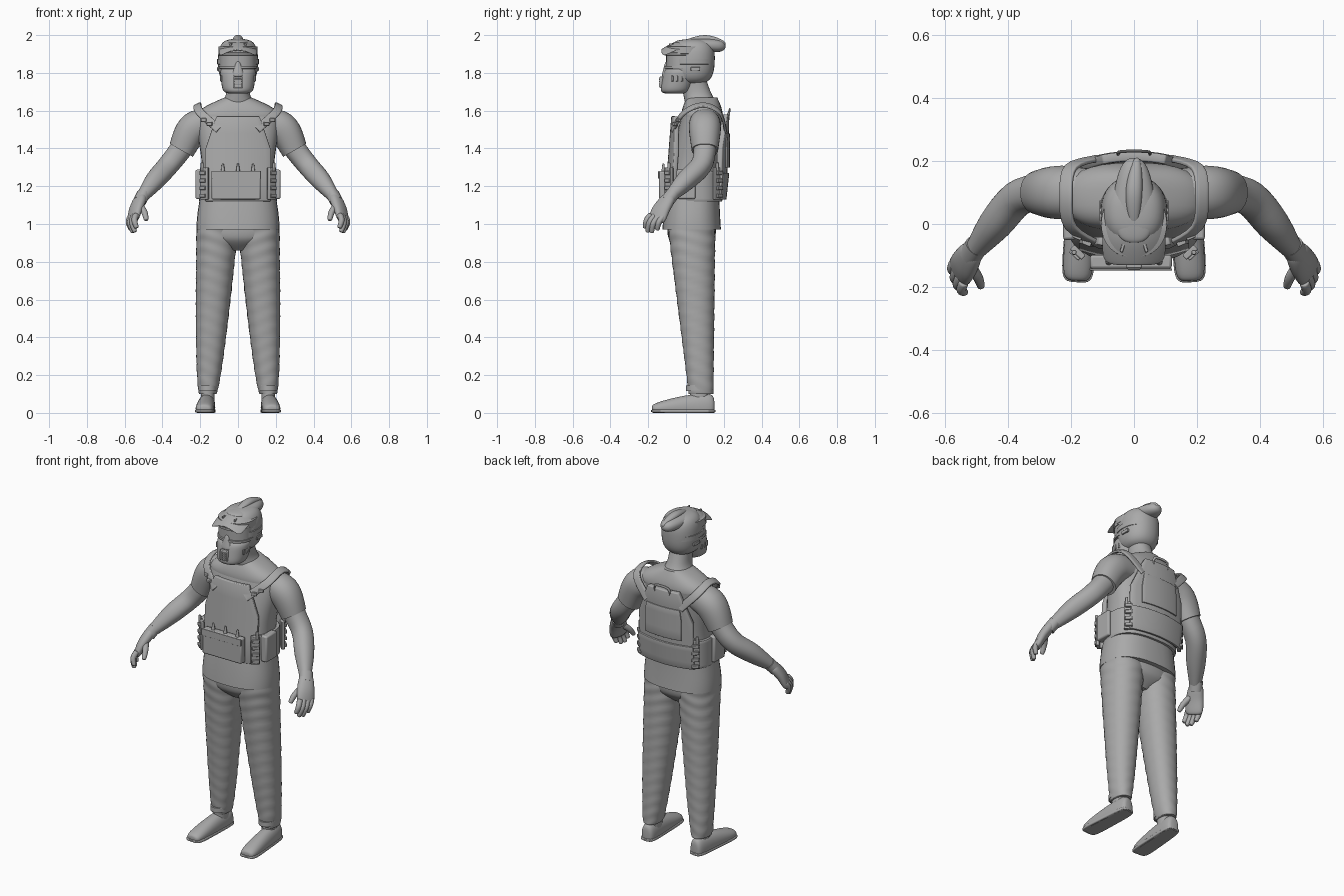
import bpy, bmesh, math
from mathutils import Vector, Matrix

if "Cube" in bpy.data.objects:
    bpy.data.objects.remove(bpy.data.objects["Cube"], do_unlink=True)

grey = bpy.data.materials.new("plain grey")
grey.use_nodes = True
grey.diffuse_color = (.4, .4, .4, 1)
grey.node_tree.nodes["Principled BSDF"].inputs["Base Color"].default_value = grey.diffuse_color

ACROSS = Vector((1, 0, 0))
FORWARD = Vector((0, -1, 0))


def finish(name, bm, mirror=False, bevel=0, thick=0):
    """Turn a bmesh into a shaded object with its modifiers."""
    bmesh.ops.recalc_face_normals(bm, faces=bm.faces)
    mesh = bpy.data.meshes.new(name)
    bm.to_mesh(mesh)
    bm.free()
    mesh.materials.append(grey)
    part = bpy.data.objects.new(name, mesh)
    bpy.context.collection.objects.link(part)
    bpy.ops.object.select_all(action='DESELECT')
    part.select_set(True)
    bpy.context.view_layer.objects.active = part
    bpy.ops.object.shade_smooth_by_angle(angle=math.radians(40))
    if thick:
        solid = part.modifiers.new("thickness", 'SOLIDIFY')
        solid.thickness, solid.offset = thick, 0
    if bevel:
        soft = part.modifiers.new("soft edges", 'BEVEL')
        soft.width, soft.segments = bevel, 2
    if mirror:
        part.modifiers.new("other side", 'MIRROR')


def through(values, t):
    """Smooth curve through evenly spaced values."""
    last = len(values) - 1
    if last == 0:
        return values[0]
    i = min(int(t * last), last - 1)
    s = t * last - i
    a, b, c, d = (values[max(0, min(last, i + k))] for k in (-1, 0, 1, 2))
    return b + ((c - a) * s + (2 * a - 5 * b + 4 * c - d) * s * s + (3 * b - a - 3 * c + d) * s ** 3) / 2


def skin(grid, bm, closed):
    for lower, upper in zip(grid, grid[1:]):
        for k in range(len(lower) - (not closed)):
            j = (k + 1) % len(lower)
            bm.faces.new((lower[k], lower[j], upper[j], upper[k]))


def loft(name, section, side=None, sides=32, steps=24, power=2.2, droop=0, fold=0, **finishing):
    """Skin oval rings; section(t) gives centre, half width and half depth. Rings lie level unless side is given."""
    bm, rings = bmesh.new(), []
    places = [(1 - math.cos(math.pi * s / steps)) / 2 for s in range(steps + 1)]
    for t in places:
        centre, width, depth = section(t)
        wide, deep = ACROSS, -FORWARD
        if side:
            along = (section(min(1, t + .01))[0] - section(max(0, t - .01))[0]).normalized()
            wide = Vector(side)
            wide = (wide - along * wide.dot(along)).normalized()
            deep = along.cross(wide)
        ring = []
        for k in range(sides):
            angle = math.tau * k / sides
            c, s = math.cos(angle), math.sin(angle)
            ripple = 1 + fold * math.sin(90 * centre.z + 2 * math.sin(2 * angle))
            point = centre + wide * math.copysign(abs(c) ** (2 / power), c) * width * ripple \
                + deep * math.copysign(abs(s) ** (2 / power), s) * depth * ripple
            point.z = max(0, point.z - droop * point.x ** 2)
            ring.append(bm.verts.new(point))
        rings.append(ring)
    skin(rings, bm, True)
    bm.faces.new(rings[0])
    bm.faces.new(rings[-1])
    finish(name, bm, **finishing)


def limb(name, joints, widths, depths=None, ends=None, **options):
    """Loft along joints; ends rounds the tips (two is an ellipsoid, more is blunter)."""
    joints = [Vector(j) for j in joints]

    def section(t):
        cap = max(.02, (1 - abs(2 * t - 1) ** ends) ** (1 / ends)) if ends else 1
        return through(joints, t), through(widths, t) * cap, through(depths or widths, t) * cap
    loft(name, section, **options)


def band(name, centre, height, width, depth, **options):
    """Short level hoop with softened rims."""
    middle, rise = Vector(centre), Vector((0, 0, height / 2))
    limb(name, [middle - rise, middle + rise], [width], [depth], ends=30, steps=12, **options)


def plate(name, bottom, top, wide, narrow, y, lean, bend, thick, taper=.6):
    """Armour panel, bent around the body and narrowing above the taper height."""
    bm, rows = bmesh.new(), []
    for t in (0, taper / 2, taper, (1 + taper) / 2, 1):
        half = wide + (narrow - wide) * max(0, t - taper) / (1 - taper)
        xs = [half * k / 6 for k in range(-6, 7)]
        rows.append([bm.verts.new((x, y + lean * t + bend * x * x, bottom + (top - bottom) * t)) for x in xs])
    skin(rows, bm, False)
    finish(name, bm, thick=thick, bevel=thick / 6)


def box(name, centre, size, turn=0, mirror=False):
    bm = bmesh.new()
    bmesh.ops.create_cube(bm, size=1)
    bmesh.ops.scale(bm, vec=size, verts=bm.verts)
    bmesh.ops.rotate(bm, matrix=Matrix.Rotation(turn, 3, 'Z'), verts=bm.verts)
    bmesh.ops.translate(bm, vec=centre, verts=bm.verts)
    finish(name, bm, bevel=min(size) / 5, mirror=mirror)


# Trousers
def trouser_section(t):
    centre = Vector((.16 - .05 * t, .08 - .05 * t, .1 + .87 * t))
    return centre, .045 + .065 * t ** .6, .065 + .06 * t


loft("trouser_leg", trouser_section, steps=60, fold=.015, mirror=True)
limb("trouser_seat", [(0, .03, .86), (0, .03, .92), (0, .03, 1)], [.05, .19, .21], [.06, .12, .13])
band("trouser_cuff", (.16, .07, .13), .03, .05, .07, mirror=True)

# Shoes
limb("ankle", [(.16, .07, .05), (.16, .07, .13)], [.036], [.05], mirror=True)
limb("shoe", [(.18, -.18, .02), (.17, -.01, .03), (.16, .15, .03)], [.05, .047, .043], [.03, .06, .08],
     ends=4, side=ACROSS, mirror=True)
limb("shoe_sole", [(.18, -.185, .01), (.16, .155, .01)], [.054, .045], [.01], ends=4, power=5, side=ACROSS, mirror=True)


# Shirt and neck
def shirt_section(t):
    centre = Vector((0, .03 + .055 * t * t, .97 + .6 * t))
    return centre, .205 + .015 * math.cos(math.tau * t), .155 - .045 * t


def shoulder_section(t):
    slope = math.cos(t * math.pi / 2)
    return Vector((0, .085, 1.57 + .1 * t)), .07 + .15 * slope, .08 + .03 * slope


loft("shirt_body", shirt_section, power=2.5)
loft("shirt_shoulders", shoulder_section, power=2.5)
limb("neck", [(0, .09, 1.62), (0, .06, 1.69), (0, .03, 1.8)], [.1, .063, .06], [.09, .075, .065])

# Arms
limb("sleeve", [(.1, .1, 1.54), (.23, .1, 1.51), (.3, .1, 1.39)], [.07, .085, .07], side=FORWARD, mirror=True)
limb("arm", [(.24, .1, 1.5), (.3, .1, 1.4), (.37, .08, 1.31), (.44, 0, 1.23), (.51, -.09, 1.14)],
     [.07, .06, .056, .052, .03], side=FORWARD, mirror=True)

# Gloved hands: the fingers fan out from the knuckle line
palm_side = Vector((.4, .9, .1))
limb("glove_cuff", [(.5, -.07, 1.16), (.52, -.1, 1.12)], [.037], [.033], side=palm_side, mirror=True)
limb("palm", [(.51, -.08, 1.15), (.54, -.13, 1.08), (.56, -.16, 1.01)], [.04, .05, .052], [.03, .027, .02],
     ends=4, side=palm_side, mirror=True)
first, final = Vector((.54, -.185, 1.05)), Vector((.57, -.12, 1.04))
for i, label in enumerate(("index", "middle", "ring", "little")):
    knuckle = first.lerp(final, i / 3)
    reach = 1 if label in ("middle", "ring") else .8
    bent = knuckle + reach * Vector((.01, -.03, -.04))
    limb(label + "_finger", [knuckle, bent, bent + reach * Vector((-.015, -.01, -.05))], [.016, .015, .012],
         ends=6, side=palm_side, sides=12, mirror=True)
limb("thumb", [(.52, -.13, 1.1), (.495, -.17, 1.06), (.485, -.2, 1.02)], [.018, .016, .012],
     ends=6, side=palm_side, sides=12, mirror=True)

# Helmet
limb("helmet_shell", [(0, .03, 1.74), (0, .04, 1.98)], [.106], [.117], ends=2.5)
limb("jaw_guard", [(0, -.06, 1.69), (0, -.02, 1.83)], [.08, .1], [.08, .095], ends=4)
band("forehead_rim", (0, 0, 1.92), .04, .104, .106)
band("goggle_lens", (0, -.01, 1.86), .08, .098, .095)
for z in (1.83, 1.9):
    band("goggle_frame", (0, -.01, z), .014, .102, .104)
band("goggle_strap", (0, .03, 1.86), .03, .11, .12)
limb("nose_guard", [(0, -.11, 1.78), (0, -.1, 1.86)], [.036, .01], [.02, .01], ends=4)
box("mouth_guard", (0, -.13, 1.75), (.05, .02, .06))
for i in range(4):
    box("mouth_bar", (0, -.14, 1.73 + i * .012), (.04, .008, .006))
for i in range(3):
    box("jaw_slot", (.084, -.07 + i * .025, 1.77), (.02, .01, .03), turn=-.4, mirror=True)
box("side_vent", (.104, .05, 1.82), (.012, .05, .02), mirror=True)
limb("helmet_peak", [(0, .04, 1.975), (0, -.05, 1.96), (0, -.13, 1.92)], [.1], [.006], ends=4, droop=4,
     side=ACROSS)
box("peak_slot", (.035, -.07, 1.95), (.01, .04, .012), turn=.3, mirror=True)
limb("helmet_crest", [(0, -.06, 1.96), (0, .21, 1.94)], [.075, .055], [.02, .045], ends=2, side=ACROSS)
limb("crest_ridge", [(0, -.02, 1.96), (0, .1, 1.98), (.01, .21, 1.95)], [.02, .026, .022], [.015, .02, .025],
     ends=2, side=ACROSS)

# Armour vest
plate("front_plate", 1.12, 1.57, .172, .112, y=-.1, lean=.035, bend=1, thick=.026)
plate("back_plate", 1.14, 1.58, .174, .1, y=.2, lean=.015, bend=-1, thick=.03)
plate("back_flap", 1.13, 1.27, .18, .18, y=.207, lean=.015, bend=-1, thick=.014)
plate("back_panel", 1.3, 1.48, .12, .11, y=.228, lean=0, bend=-1, thick=.008)
band("waist_belt", (0, .05, 1.2), .165, .207, .142, power=2.6)
limb("drag_handle", [(-.05, .22, 1.56), (-.04, .23, 1.6), (.04, .23, 1.6), (.05, .22, 1.56)], [.008], [.005],
     side=(0, 0, 1), sides=10)
limb("shoulder_strap", [(.1, -.07, 1.5), (.2, -.01, 1.59), (.215, .09, 1.63), (.2, .18, 1.59), (.11, .21, 1.49)],
     [.022], [.008], side=(1, .1, -.5), power=4, mirror=True)
for i in range(2):
    box("strap_buckle", (.15 + .03 * i, -.06 + .02 * i, 1.53 + .02 * i), (.03, .016, .02), turn=.4, mirror=True)

# Pouches around the waist
box("front_pouch", (-.01, -.12, 1.205), (.26, .044, .15))
box("pouch_flap", (-.01, -.144, 1.26), (.262, .006, .04))
for x in (-.08, 0, .08):
    limb("pouch_pull", [(x, -.12, 1.26), (x, -.12, 1.32)], [.013, .005], ends=6, sides=10)
box("flank_pouch", (.205, 0, 1.21), (.04, .1, .155), mirror=True)
for label, y, turn in (("front", -.09, .75), ("rear", .165, -.75)):
    box(label + "_side_panel", (.178, y, 1.215), (.05, .02, .17), turn, mirror=True)
    for i in range(4):
        box(label + "_side_buckle", (.186, y * 1.08, 1.15 + .04 * i), (.04, .016, .02), turn, mirror=True)
    limb(label + "_side_stud", [(.19, y, 1.28), (.19, y, 1.325)], [.008], ends=6, sides=10, mirror=True)
